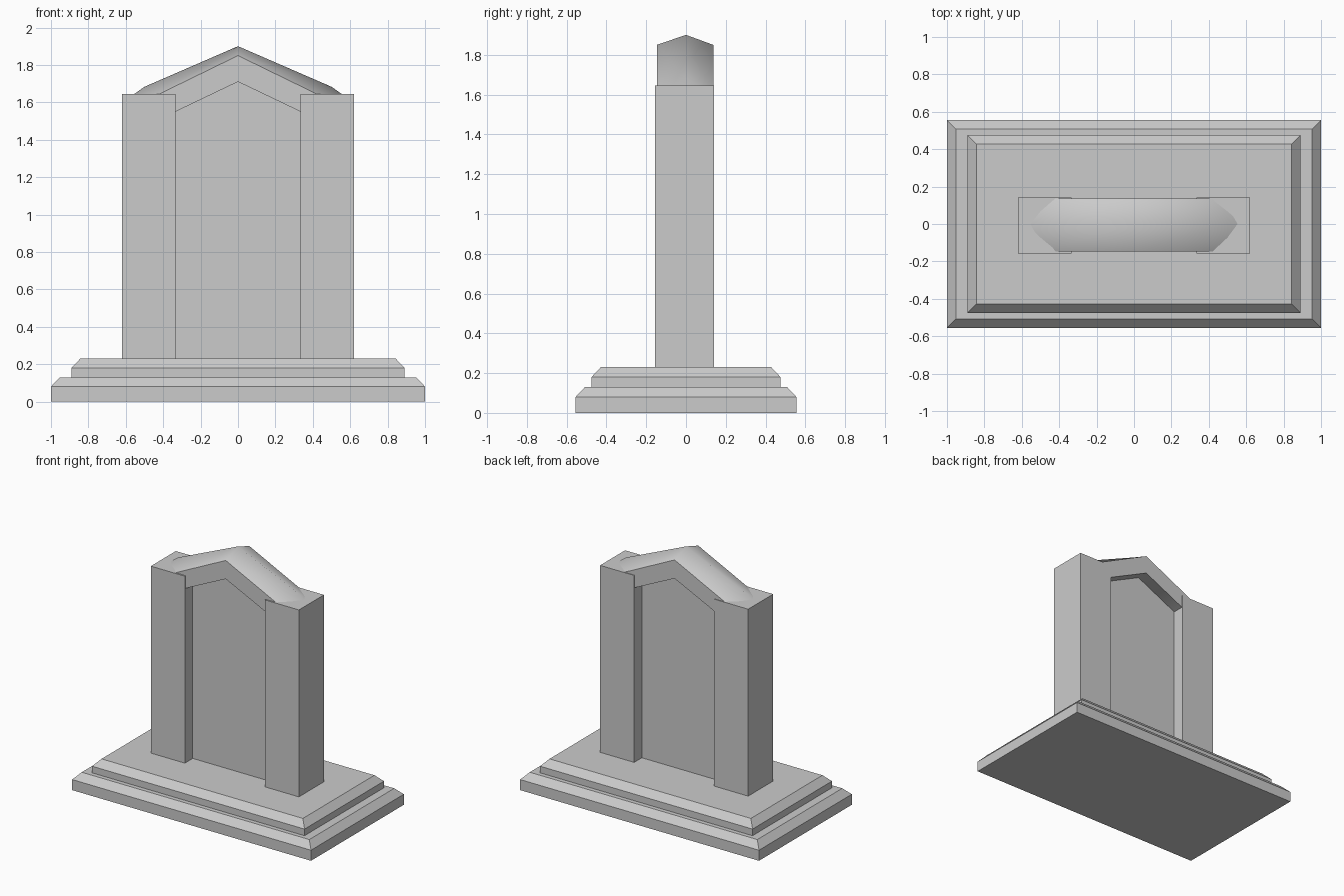
import bpy, bmesh, math

if "Cube" in bpy.data.objects:
    bpy.data.objects.remove(bpy.data.objects["Cube"])


def make_object(name, sections, smooth_angle=None):
    """Loft a closed solid through a list of equal-length loops."""
    bm = bmesh.new()
    loops = [[bm.verts.new(p) for p in s] for s in sections]
    n = len(loops[0])
    for a, b in zip(loops, loops[1:]):
        for i in range(n):
            j = (i + 1) % n
            bm.faces.new((a[i], a[j], b[j], b[i]))
    bm.faces.new(loops[0])
    bm.faces.new(loops[-1])
    bmesh.ops.recalc_face_normals(bm, faces=bm.faces)
    mesh = bpy.data.meshes.new(name)
    bm.to_mesh(mesh)
    bm.free()
    ob = bpy.data.objects.new(name, mesh)
    bpy.context.collection.objects.link(ob)
    if smooth_angle:
        bpy.ops.object.select_all(action='DESELECT')
        ob.select_set(True)
        bpy.context.view_layer.objects.active = ob
        bpy.ops.object.shade_smooth_by_angle(angle=math.radians(smooth_angle))
    return ob


def rect(x0, x1, y0, y1, z):
    return [(x0, y0, z), (x1, y0, z), (x1, y1, z), (x0, y1, z)]


def tier(name, hx, hy, z, inset=0.047):
    """Base slab with a chamfered top edge."""
    ix, iy = hx - inset, hy - inset
    make_object(name, [rect(-hx, hx, -hy, hy, z),
                       rect(-hx, hx, -hy, hy, z + 0.05 + (0.03 if z == 0 else 0)),
                       rect(-ix, ix, -iy, iy, z + 0.10 + (0.03 if z == 0 else 0))])


# Stepped base
tier("lower_base", 1.0, 0.555, 0.0)
tier("upper_base", 0.89, 0.475, 0.13)

# Side pillars
for side, name in ((-1, "left_pillar"), (1, "right_pillar")):
    x0, x1 = sorted((side * 0.335, side * 0.62))
    make_object(name, [rect(x0, x1, -0.157, 0.142, z) for z in (0.23, 1.645)])

# Recessed slab with a gabled top, tucked behind the pillars and cap
outline = [(-0.36, 0.23), (0.36, 0.23), (0.36, 1.56), (0, 1.74), (-0.36, 1.56)]
make_object("recessed_panel", [[(x, y, z) for x, z in outline] for y in (-0.063, 0.05)])

# Gable cap with a rounded-looking ridge; its ends are buried in the pillars
ridge = {0.0: 1.90, 0.5: 1.683, 0.6: 1.612}
sections = []
for x in (-0.6, -0.5, 0.0, 0.5, 0.6):
    d = abs(x)
    under, edge = 1.71 - 0.478 * d, 1.85 - 0.488 * d
    sections.append([(x, -0.147, under), (x, -0.147, edge), (x, 0, ridge[d]),
                     (x, 0.137, edge), (x, 0.137, under)])
make_object("gable_cap", sections, smooth_angle=55)
